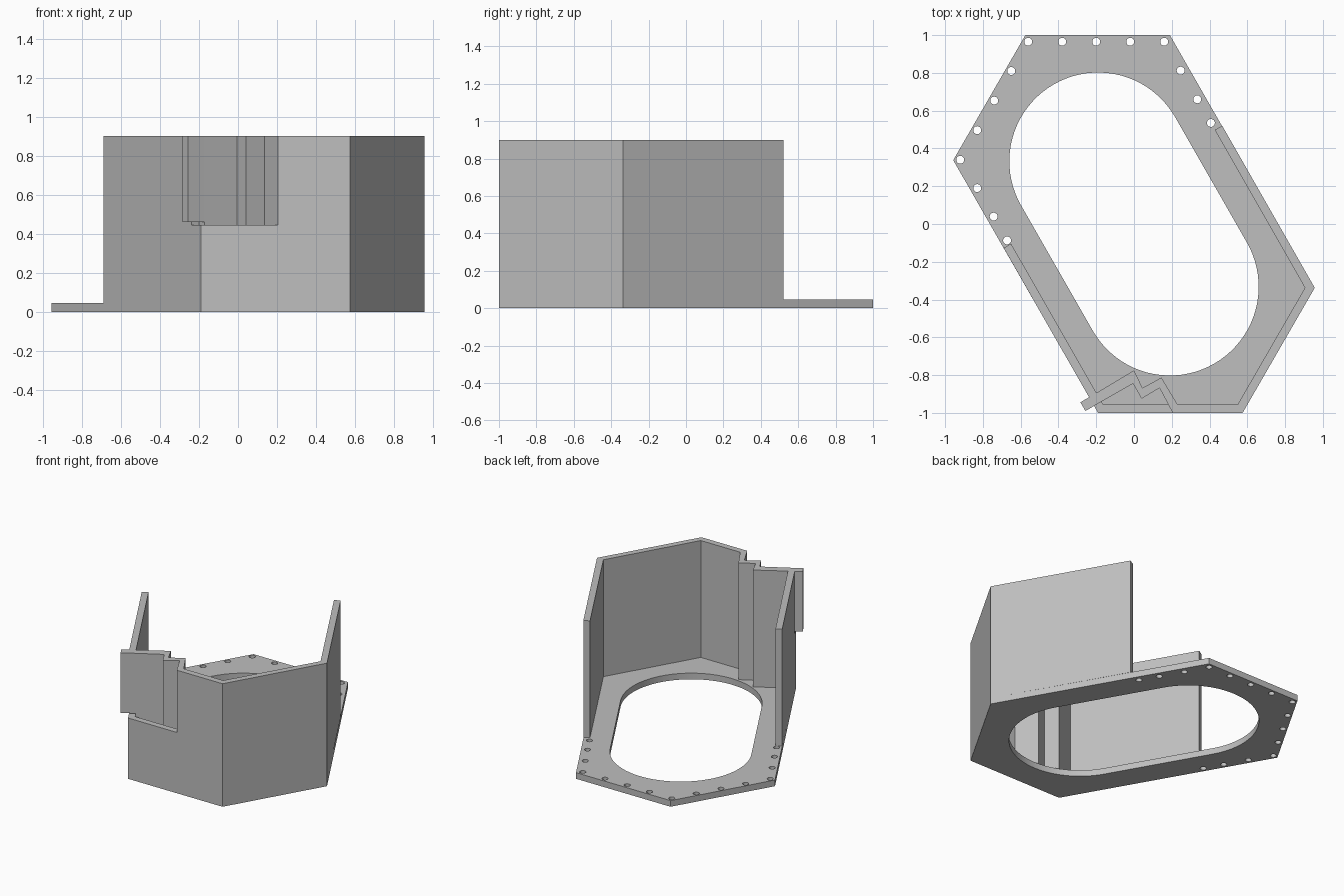
import bpy, bmesh, math
from mathutils import Vector

if "Cube" in bpy.data.objects:
    bpy.data.objects.remove(bpy.data.objects["Cube"])

grey = bpy.data.materials.new("light grey")
grey.diffuse_color = (0.52, 0.52, 0.52, 1)
grey.use_nodes = True
grey.node_tree.nodes["Principled BSDF"].inputs["Base Color"].default_value = grey.diffuse_color

PLATE, LEDGE, TOP, T = 0.045, 0.445, 0.9, 0.045


def prism(name, loops, z0, z1, smooth=False):
    """Extrude an outline (first loop) with optional holes (other loops)."""
    bm = bmesh.new()
    edges = []
    for loop in loops:
        vs = [bm.verts.new((x, y, z0)) for x, y in loop]
        edges += [bm.edges.new((vs[i - 1], vs[i])) for i in range(len(vs))]
    if len(loops) == 1:
        bm.faces.new(vs)
    else:
        bmesh.ops.triangle_fill(bm, use_beauty=True, use_dissolve=False,
                                edges=edges, normal=(0, 0, 1))
    new = bmesh.ops.extrude_face_region(bm, geom=bm.faces[:])["geom"]
    bmesh.ops.translate(bm, vec=(0, 0, z1 - z0),
                        verts=[g for g in new if isinstance(g, bmesh.types.BMVert)])
    bmesh.ops.recalc_face_normals(bm, faces=bm.faces[:])
    mesh = bpy.data.meshes.new(name)
    bm.to_mesh(mesh)
    bm.free()
    mesh.materials.append(grey)
    ob = bpy.data.objects.new(name, mesh)
    bpy.context.collection.objects.link(ob)
    if smooth:
        bpy.context.view_layer.objects.active = ob
        ob.select_set(True)
        bpy.ops.object.shade_smooth_by_angle(angle=math.radians(30))
        ob.select_set(False)
    return ob


def arc(cx, cy, r, a0, a1, n):
    return [(cx + r * math.cos(math.radians(a0 + (a1 - a0) * i / n)),
             cy + r * math.sin(math.radians(a0 + (a1 - a0) * i / n)))
            for i in range(n + 1)]


# Base plate: stretched hexagon, slanted slot opening, row of bolt holes
half = [(-0.575, 1.0), (0.19, 1.0), (0.957, -0.338)]
hexagon = half + [(-x, -y) for x, y in half]
slot = arc(-0.19, 0.332, 0.47, 30, 210, 40) + arc(0.19, -0.332, 0.47, 210, 390, 40)


def row(a, b, n):
    a, b = Vector(a), Vector(b)
    return [tuple(a.lerp(b, i / n)) for i in range(n + 1)]


bolts = (row((-0.56, 0.965), (0.16, 0.965), 4)
         + row((0.247, 0.812), (0.335, 0.66), 1) + [(0.407, 0.535)]
         + row((-0.65, 0.81), (-0.92, 0.34), 3)
         + row((-0.83, 0.19), (-0.743, 0.039), 1) + [(-0.672, -0.087)])
holes = [arc(x, y, 0.021, 0, 345, 23) for x, y in bolts]
prism("base_plate", [hexagon, slot] + holes, 0, PLATE, smooth=True)

# Tall wall around the right side, from the zigzag joint to its free end
prism("right_wall", [[(0.205, -1), (0.575, -1), (0.957, -0.338), (0.467, 0.52),
                      (0.428, 0.498), (0.905, -0.338), (0.549, -0.955),
                      (0.23, -0.955)]], PLATE, TOP)

# Tall wall on the left, stopping at the tab
prism("left_wall", [[(-0.69, -0.127), (-0.238, -0.917), (-0.199, -0.894),
                     (-0.651, -0.104)]], PLATE, TOP)

# Low wall below the notch in the front left corner
prism("low_corner_wall", [[(-0.238, -0.917), (-0.19, -1), (0.205, -1), (0.23, -0.955),
                           (-0.164, -0.955), (-0.199, -0.894)]], PLATE, LEDGE)

# Full-height zigzag panel set behind the notch
prism("zigzag_panel", [[(-0.199, -0.894), (0, -0.775), (0.045, -0.868),
                        (0.145, -0.813), (0.23, -0.955), (0.205, -1),
                        (0.135, -0.868), (0.04, -0.925), (-0.005, -0.845),
                        (-0.172, -0.94)]], PLATE, TOP)

# Tab sticking out past the left wall
prism("panel_tab", [[(-0.284, -0.944), (-0.199, -0.894), (-0.172, -0.94),
                     (-0.257, -0.99)]], 0.46, TOP)
